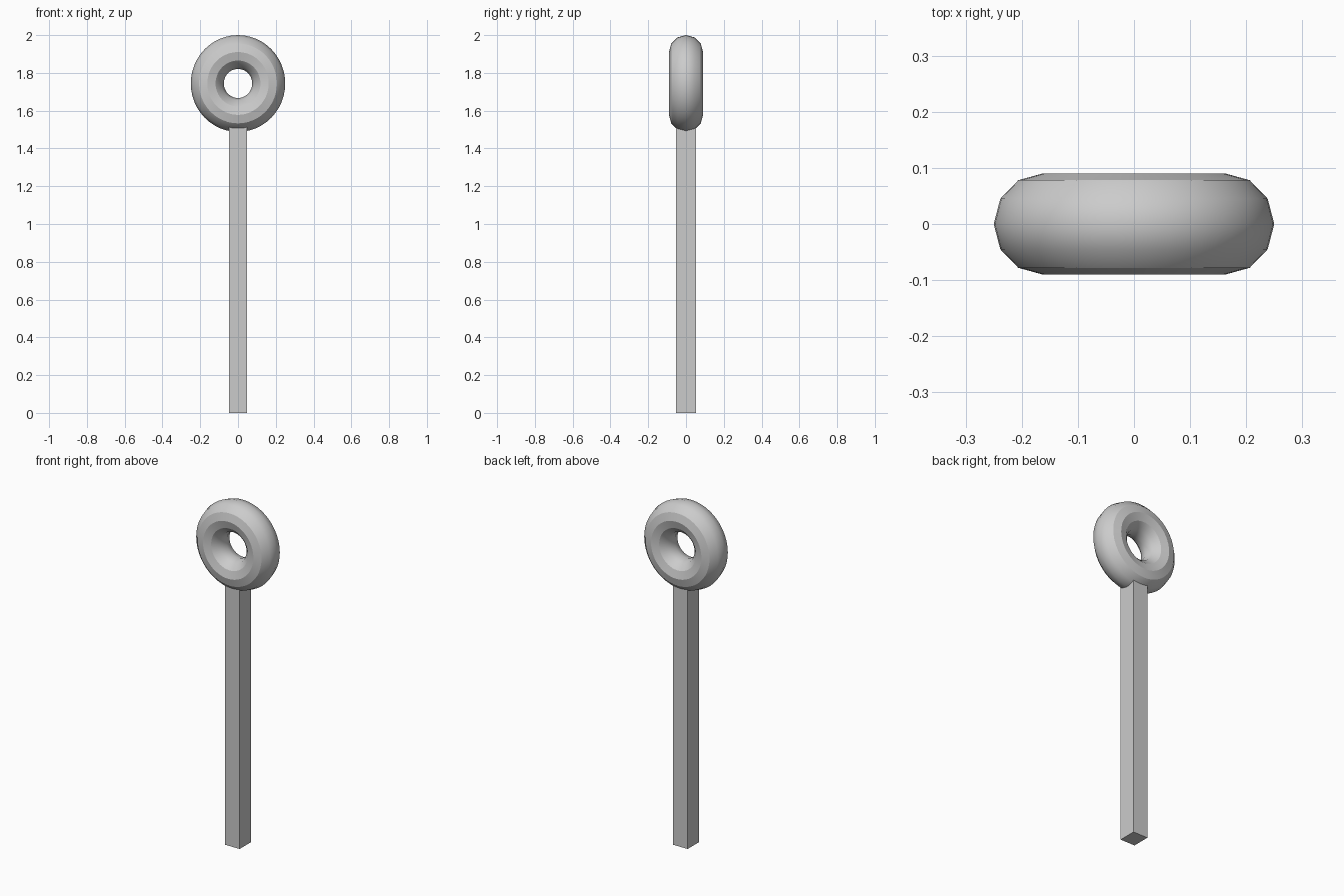
import bpy
import math

cube = bpy.data.objects.get("Cube")
if cube:
    bpy.data.objects.remove(cube, do_unlink=True)

# Single plain grey material
grey = bpy.data.materials.new("plain grey")
grey.use_nodes = True
colour = (0.6, 0.6, 0.6, 1)
grey.diffuse_color = colour
grey.node_tree.nodes["Principled BSDF"].inputs["Base Color"].default_value = colour


def finish(name, scale):
    obj = bpy.context.object
    obj.name = name
    obj.scale = scale
    bpy.ops.object.transform_apply(location=False, rotation=False, scale=True)
    obj.data.materials.append(grey)
    return obj


# Upright ring on top, slightly taller than wide
bpy.ops.mesh.primitive_torus_add(
    major_radius=0.1625, minor_radius=0.0875,
    major_segments=48, minor_segments=12,
    location=(0, 0, 1.744), rotation=(math.pi / 2, 0, 0))
finish("ring", (1, 1.024, 1.03))
bpy.ops.object.shade_smooth_by_angle(angle=math.radians(30))

# Square post, its top sunk into the ring
post_top = 1.55
bpy.ops.mesh.primitive_cube_add(size=1, location=(0, 0, post_top / 2))
finish("post", (0.094, 0.104, post_top))
